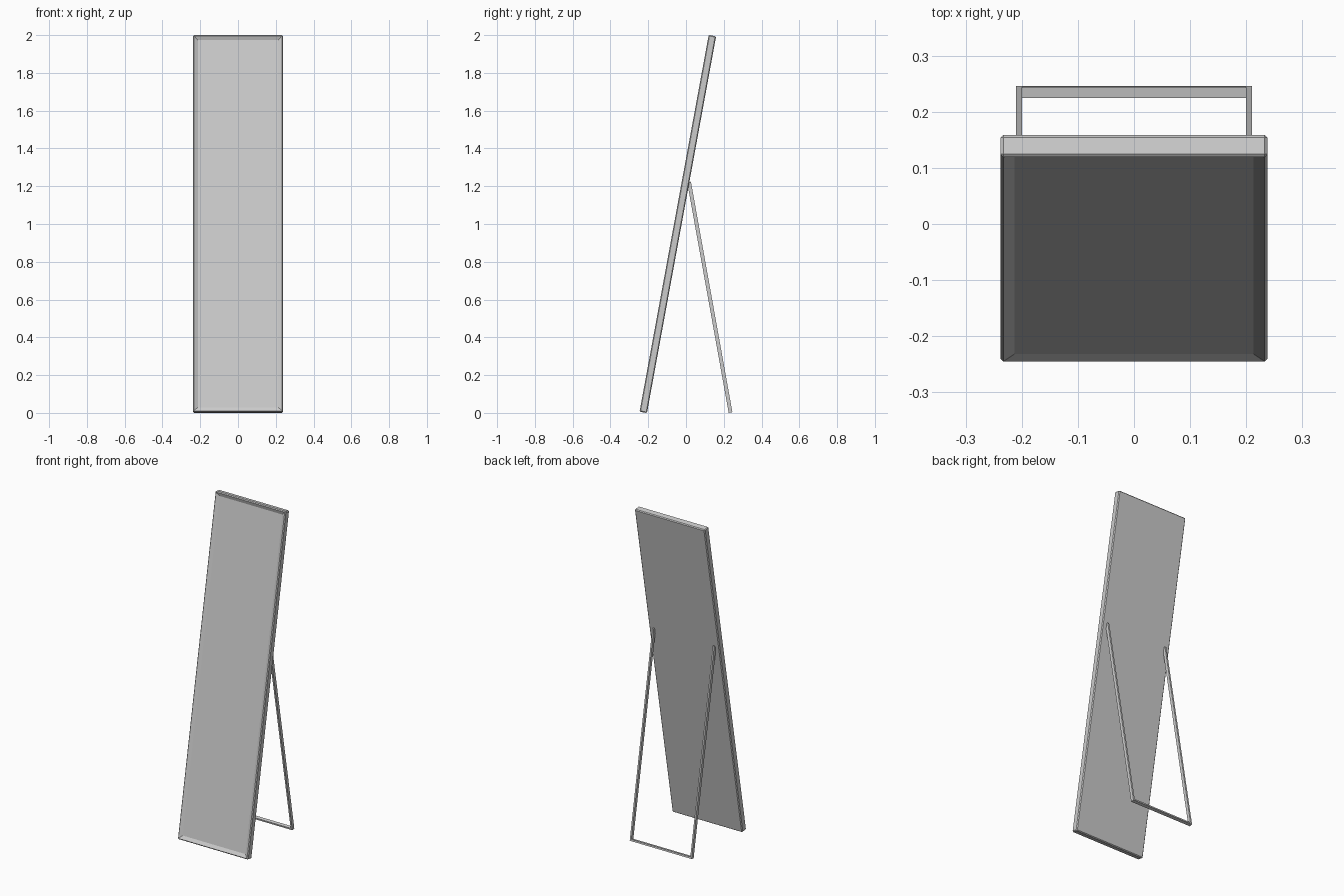
import bpy, bmesh
from math import radians
from mathutils import Matrix, Vector

if "Cube" in bpy.data.objects:
    bpy.data.objects.remove(bpy.data.objects["Cube"])


def finish(name, bm, tilt, y):
    # lean the part about x, rest it on the floor, place its foot at y
    bmesh.ops.recalc_face_normals(bm, faces=bm.faces)
    bm.transform(Matrix.Rotation(radians(tilt), 4, 'X'))
    low = min(v.co.z for v in bm.verts)
    bm.transform(Matrix.Translation((0, y, -low)))
    mesh = bpy.data.meshes.new(name)
    bm.to_mesh(mesh)
    bm.free()
    obj = bpy.data.objects.new(name, mesh)
    bpy.context.collection.objects.link(obj)
    return obj


# Leaning mirror panel: chamfered slab with a sloped rim around recessed glass
W, T, L = 0.476, 0.04, 2.0278
bm = bmesh.new()
bmesh.ops.create_cube(bm, size=1)
bm.transform(Matrix.Translation((0, T / 2, L / 2)) @ Matrix.Diagonal((W, T, L, 1)))
bmesh.ops.bevel(bm, geom=bm.edges[:], offset=0.005, segments=1, affect='EDGES')
bm.normal_update()
front = min(bm.faces, key=lambda f: f.calc_center_median().y)
bmesh.ops.inset_region(bm, faces=[front], thickness=0.02, use_even_offset=True)
for v in front.verts:
    v.co.y += 0.01
finish("mirror_panel", bm, -10.4, -0.246)

# Rear stand: one flat bar bent into a U, upper ends set into the panel back
half = [(0.21, 0), (0.21, 1.24), (0.20, 1.24), (0.20, 0.01)]
outline = half + [(-x, z) for x, z in reversed(half)]
bm = bmesh.new()
face = bm.faces.new([bm.verts.new((x, 0, z)) for x, z in outline])
side = bmesh.ops.extrude_face_region(bm, geom=[face])
for v in side["geom"]:
    if isinstance(v, bmesh.types.BMVert):
        v.co += Vector((0, 0.02, 0))
finish("rear_stand", bm, 10.2, 0.226)
